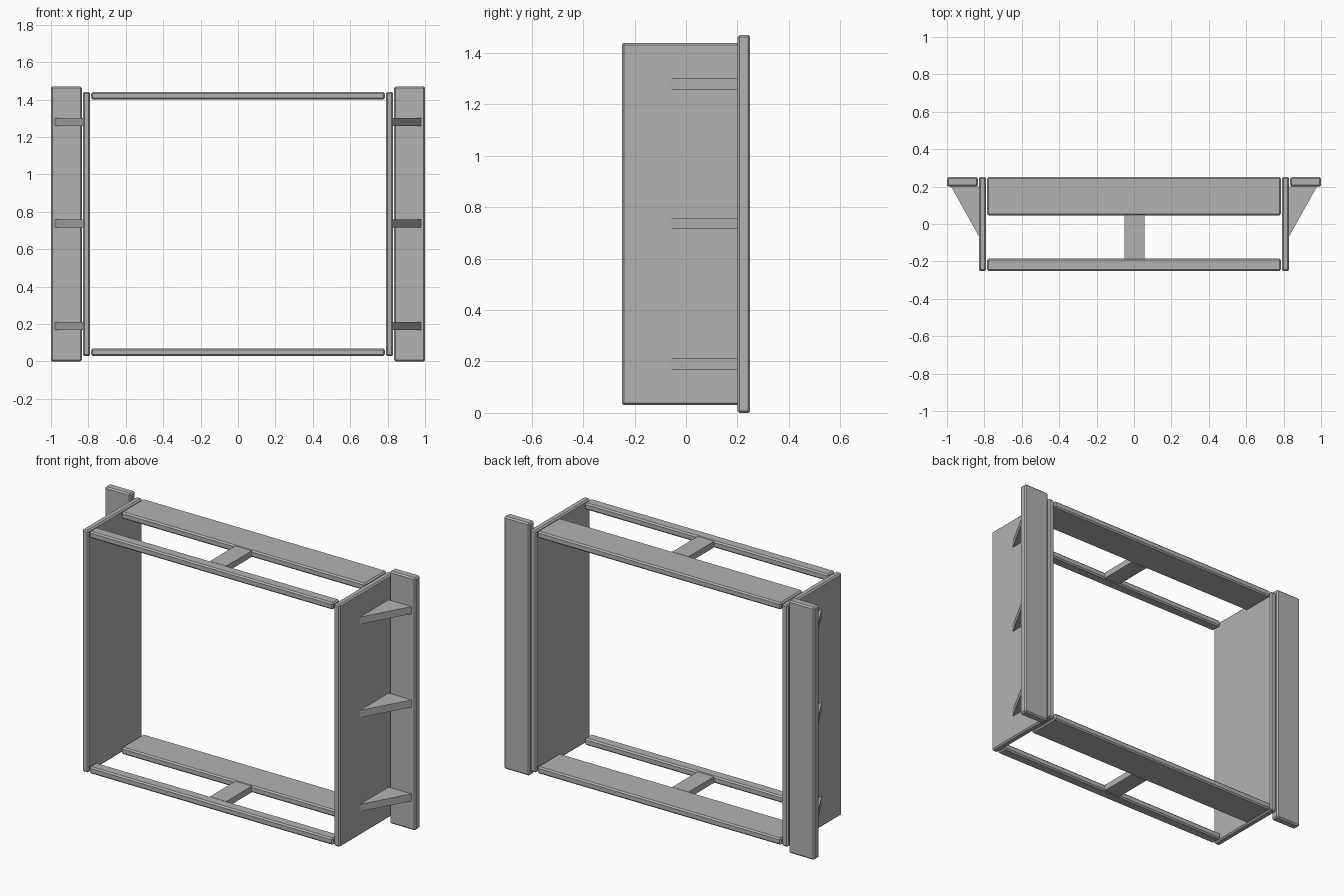
import bpy
import bmesh

cube = bpy.data.objects.get("Cube")
if cube:
    bpy.data.objects.remove(cube, do_unlink=True)

GREY = (0.45, 0.45, 0.45, 1.0)
mat = bpy.data.materials.new("plain grey")
mat.use_nodes = True
mat.diffuse_color = GREY
mat.node_tree.nodes["Principled BSDF"].inputs["Base Color"].default_value = GREY


def prism(name, outline, z0, z1, bevel=0.0):
    """Extrude a flat x-y outline from z0 to z1, with optional softened edges."""
    bm = bmesh.new()
    base = bm.faces.new([bm.verts.new((x, y, z0)) for x, y in outline])
    grown = bmesh.ops.extrude_face_region(bm, geom=[base])
    verts = [v for v in grown["geom"] if isinstance(v, bmesh.types.BMVert)]
    bmesh.ops.translate(bm, verts=verts, vec=(0, 0, z1 - z0))
    bmesh.ops.recalc_face_normals(bm, faces=bm.faces[:])
    mesh = bpy.data.meshes.new(name)
    bm.to_mesh(mesh)
    bm.free()
    mesh.materials.append(mat)
    obj = bpy.data.objects.new(name, mesh)
    bpy.context.collection.objects.link(obj)
    if bevel:
        mod = obj.modifiers.new("Bevel", "BEVEL")
        mod.width = bevel
        mod.segments = 1
    return obj


def board(name, x0, x1, y0, y1, z0, z1, bevel=0.008):
    return prism(name, [(x0, y0), (x1, y0), (x1, y1), (x0, y1)], z0, z1, bevel)


# Side panels, mounting flanges and triangular gussets
for side, s in (("left", 1), ("right", -1)):
    board(f"{side}_side_panel", s * 0.79, s * 0.83, -0.25, 0.25, 0.03, 1.44)
    board(f"{side}_flange", s * 0.835, s, 0.20, 0.25, 0, 1.47)
    for level, z in (("lower", 0.19), ("middle", 0.737), ("upper", 1.28)):
        prism(f"{side}_{level}_gusset",
              [(s * 0.83, -0.065), (s * 0.978, 0.20), (s * 0.83, 0.20)],
              z - 0.021, z + 0.021)

# Bottom and top frames: narrow front rail, wide back rail, short cross brace
for level, z in (("bottom", 0.03), ("top", 1.40)):
    board(f"{level}_front_rail", -0.785, 0.785, -0.25, -0.185, z, z + 0.04)
    board(f"{level}_back_rail", -0.785, 0.785, 0.045, 0.25, z, z + 0.04)
    board(f"{level}_cross_brace", -0.05, 0.056, -0.187, 0.047, z + 0.002, z + 0.038, 0)
